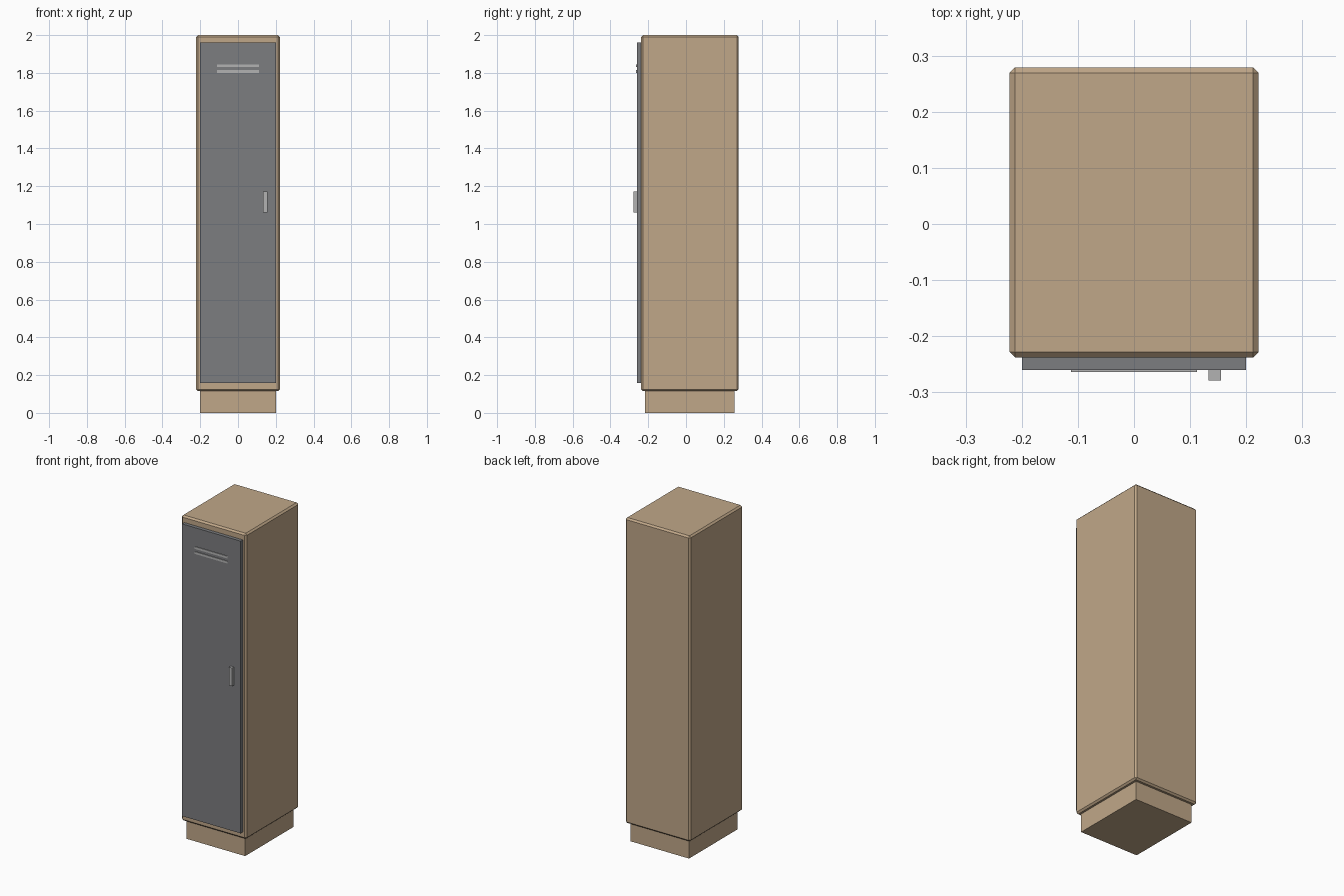
import bpy

if "Cube" in bpy.data.objects:
    bpy.data.objects.remove(bpy.data.objects["Cube"])


def material(name, color):
    m = bpy.data.materials.new(name)
    m.diffuse_color = (*color, 1)
    m.use_nodes = True
    m.node_tree.nodes["Principled BSDF"].inputs["Base Color"].default_value = m.diffuse_color
    return m


def box(name, x, y, z, mat, bevel=0):
    """Box spanning the given (min, max) ranges, with an optional flat chamfer."""
    spans = (x, y, z)
    bpy.ops.mesh.primitive_cube_add(size=1, location=[(a + b) / 2 for a, b in spans])
    ob = bpy.context.object
    ob.name = name
    ob.scale = [b - a for a, b in spans]
    bpy.ops.object.transform_apply(location=False, rotation=False, scale=True)
    if bevel:
        mod = ob.modifiers.new("chamfer", 'BEVEL')
        mod.width = bevel
        mod.segments = 1
    ob.data.materials.append(mat)
    return ob


tan = material("tan_paint", (0.53, 0.39, 0.25))
dark = material("dark_grey_paint", (0.2, 0.205, 0.215))
metal = material("light_metal", (0.45, 0.45, 0.45))

# Plinth and chamfered cabinet
box("plinth", (-0.2, 0.2), (-0.216, 0.256), (0, 0.12), tan)
box("cabinet_body", (-0.222, 0.222), (-0.238, 0.279), (0.115, 2.0), tan, 0.01)

# Door panel on the front
box("door", (-0.2, 0.2), (-0.26, -0.238), (0.157, 1.96), dark)

# Vent slats near the top of the door
for i, z in enumerate((1.807, 1.838)):
    box(f"vent_slat_{i + 1}", (-0.112, 0.112), (-0.264, -0.256), (z - 0.007, z + 0.007), metal)

# Door handle
box("handle", (0.133, 0.155), (-0.279, -0.258), (1.06, 1.172), metal)
